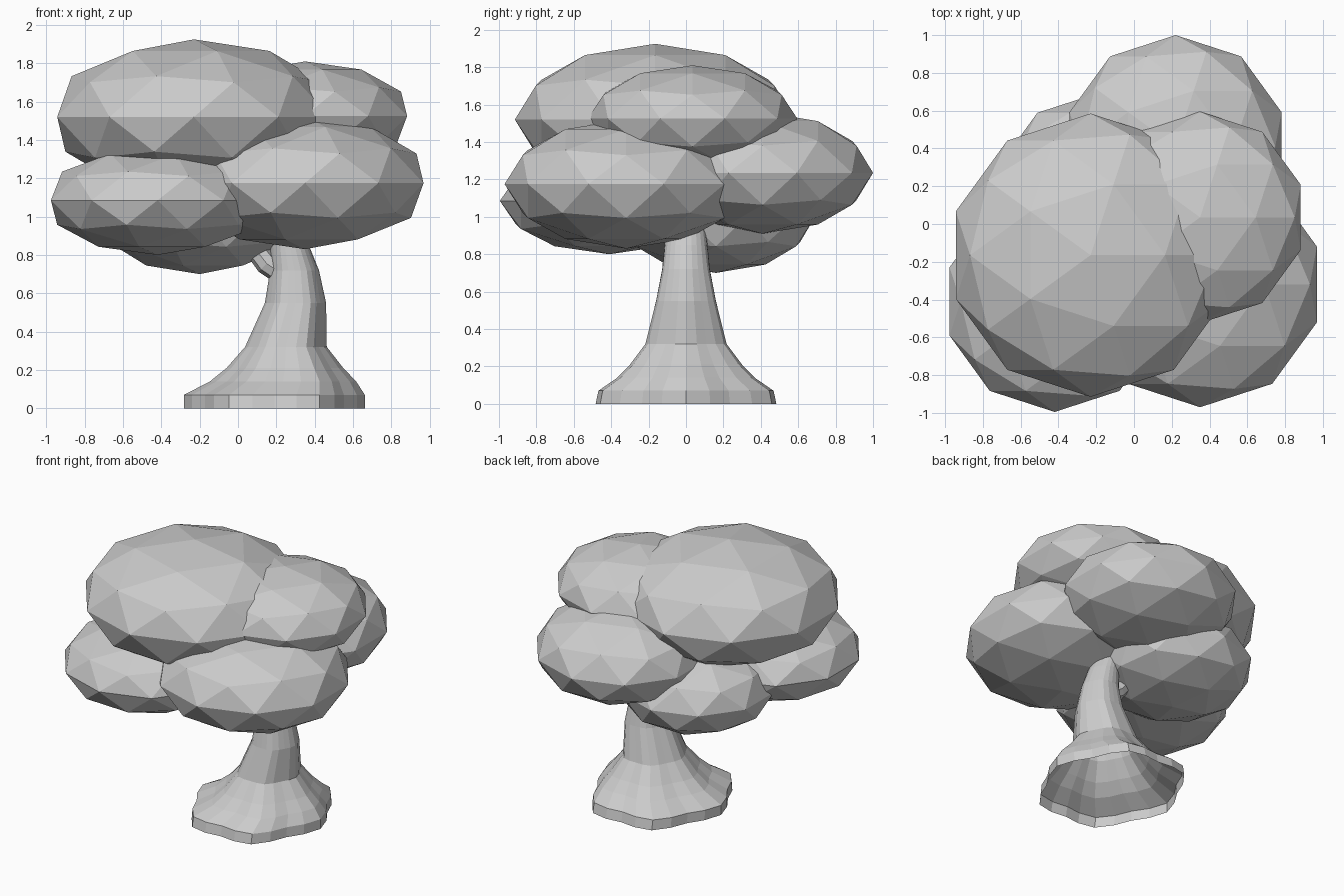
import bpy, bmesh
from math import sin, cos, pi
from mathutils import Vector

if "Cube" in bpy.data.objects:
    bpy.data.objects.remove(bpy.data.objects["Cube"])


def finish(name, bm):
    bmesh.ops.recalc_face_normals(bm, faces=bm.faces)
    mesh = bpy.data.meshes.new(name)
    bm.to_mesh(mesh)
    bm.free()
    ob = bpy.data.objects.new(name, mesh)
    bpy.context.collection.objects.link(ob)
    return ob


def skin(bm, rings):
    # bridge neighbouring rings with quads and close the last one
    n = len(rings[0])
    for a, b in zip(rings, rings[1:]):
        for i in range(n):
            j = (i + 1) % n
            bm.faces.new((a[i], a[j], b[j], b[i]))
    bm.faces.new(rings[-1])


# Foliage: flattened icospheres (centre, horizontal radius, vertical radius)
foliage = {
    "foliage_top_left": ((-0.23, -0.165, 1.52), 0.75, 0.405),
    "foliage_top_right": ((0.35, 0.035, 1.525), 0.56, 0.285),
    "foliage_front_right": ((0.35, -0.32, 1.175), 0.65, 0.345),
    "foliage_front_left": ((-0.42, -0.41, 1.085), 0.585, 0.285),
    "foliage_back": ((0.22, 0.41, 1.235), 0.59, 0.325),
    "foliage_low_back": ((-0.20, 0.16, 1.0), 0.53, 0.30),
}
for name, (centre, r, rz) in foliage.items():
    bm = bmesh.new()
    bmesh.ops.create_icosphere(bm, subdivisions=2, radius=1)
    bmesh.ops.scale(bm, vec=(r, r, rz), verts=bm.verts)
    ob = finish(name, bm)
    ob.location = centre

# Trunk: lobed rings (z, centre x, radius x, radius y, root lobe depth), open below
profile = [
    (0.00, 0.19, 0.445, 0.50, 0.06),
    (0.07, 0.19, 0.445, 0.485, 0.06),
    (0.14, 0.235, 0.36, 0.38, 0.06),
    (0.21, 0.245, 0.29, 0.31, 0.05),
    (0.32, 0.25, 0.205, 0.225, 0.04),
    (0.55, 0.30, 0.155, 0.165, 0.03),
    (0.72, 0.295, 0.125, 0.13, 0.02),
    (0.85, 0.27, 0.10, 0.115, 0.0),
    (1.05, 0.20, 0.08, 0.09, 0.0),
]
SIDES = 24
bm = bmesh.new()
rings = []
for z, cx, rx, ry, lobe in profile:
    ring = []
    for i in range(SIDES):
        a = 2 * pi * i / SIDES
        k = 1 + lobe * cos(6 * a)
        ring.append(bm.verts.new((cx + rx * k * cos(a), ry * k * sin(a), z)))
    rings.append(ring)
skin(bm, rings)
finish("trunk", bm)

# Side branch running from the trunk up into the foliage
path = [((0.29, 0, 0.66), 0.06), ((0.15, 0, 0.755), 0.06), ((0.02, 0.02, 0.92), 0.05)]
bm = bmesh.new()
rings = []
axis = Vector((-0.7, 0, 0.7)).normalized()
side = Vector((0, 1, 0))
up = axis.cross(side)
for p, r in path:
    rings.append([bm.verts.new(Vector(p) + side * r * cos(2 * pi * i / 8)
                               + up * r * sin(2 * pi * i / 8)) for i in range(8)])
skin(bm, rings)
finish("side_branch", bm)
